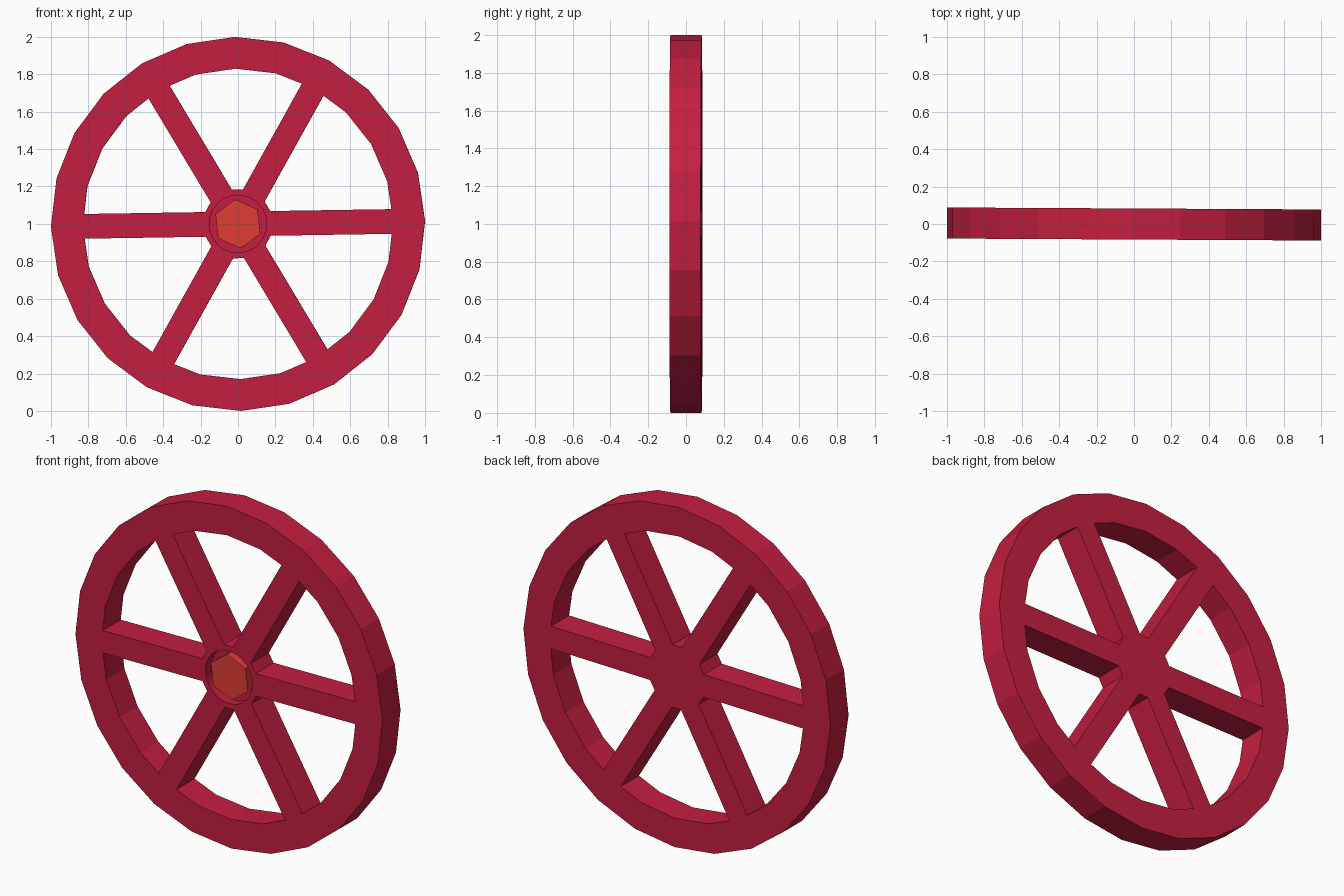
import bpy, bmesh
from math import radians, degrees, sin, cos, asin
from mathutils import Matrix

if "Cube" in bpy.data.objects:
    bpy.data.objects.remove(bpy.data.objects["Cube"])

R_OUT, R_IN, R_HUB, R_CUP, R_NUT = 1.0, 0.83, 0.186, 0.154, 0.131
HALF_W, HALF_T, TURN = 0.066, 0.083, 0.9

# Local XY is the wheel plane, local +Z is the front
PLACE = (Matrix.Translation((0, 0, 1)) @ Matrix.Rotation(radians(-0.3), 4, 'Z')
         @ Matrix.Rotation(radians(90), 4, 'X'))


def polar(r, deg):
    return (r * cos(radians(deg)), r * sin(radians(deg)))


def ngon(r, n, start=TURN):
    return [polar(r, start + 360 * i / n) for i in range(n)]


def material(name, color):
    m = bpy.data.materials.new(name)
    m.diffuse_color = color
    m.use_nodes = True
    m.node_tree.nodes["Principled BSDF"].inputs["Base Color"].default_value = m.diffuse_color
    return m


def extrude_outlines(name, outlines, z0, z1, mat):
    """Fill outlines (first outer, then holes) and give them thickness."""
    cu = bpy.data.curves.new(name + "_outline", 'CURVE')
    cu.dimensions = '2D'
    cu.fill_mode = 'BOTH'
    cu.extrude = (z1 - z0) / 2
    for pts in outlines:
        sp = cu.splines.new('POLY')
        sp.points.add(len(pts) - 1)
        for p, (x, y) in zip(sp.points, pts):
            p.co = (x, y, 0, 1)
        sp.use_cyclic_u = True
    tmp = bpy.data.objects.new(name + "_outline", cu)
    bpy.context.collection.objects.link(tmp)
    bpy.context.view_layer.update()
    deps = bpy.context.evaluated_depsgraph_get()
    me = bpy.data.meshes.new_from_object(tmp.evaluated_get(deps))
    bpy.data.objects.remove(tmp)
    bm = bmesh.new()
    bm.from_mesh(me)
    bmesh.ops.remove_doubles(bm, verts=bm.verts, dist=1e-5)
    bmesh.ops.translate(bm, verts=bm.verts, vec=(0, 0, (z0 + z1) / 2))
    bmesh.ops.recalc_face_normals(bm, faces=bm.faces)
    for f in bm.faces:
        f.smooth = False
        f.material_index = 0
    bm.to_mesh(me)
    bm.free()
    me.materials.clear()
    me.materials.append(mat)
    ob = bpy.data.objects.new(name, me)
    ob.matrix_world = PLACE
    bpy.context.collection.objects.link(ob)
    return ob


def window(k):
    """Opening between two neighbouring spokes."""
    a = TURN + 60 * k
    tip = degrees(asin(HALF_W / 0.824))
    root = degrees(asin(HALF_W / R_HUB))
    return ([polar(R_HUB, a + root), polar(0.824, a + tip)]
            + [polar(R_IN, a + d) for d in (15, 30, 45)]
            + [polar(0.824, a + 60 - tip), polar(R_HUB, a + 60 - root)])


crimson = material("crimson", (0.56, 0.013, 0.05, 1))
orange_red = material("orange_red", (0.75, 0.045, 0.035, 1))

# Rim, six spokes and hub as one flush piece
wheel = extrude_outlines("spoked_wheel",
                         [ngon(R_OUT, 24)] + [window(k) for k in range(6)],
                         -HALF_T, HALF_T, crimson)

# Round recess in the front of the hub
cutter = extrude_outlines("hub_recess_cutter", [ngon(R_CUP, 24)],
                          0.03, 0.2, crimson)
cutter.hide_render = True
cutter.hide_viewport = False
cutter.display_type = 'WIRE'
mod = wheel.modifiers.new("hub_recess", 'BOOLEAN')
mod.operation = 'DIFFERENCE'
mod.solver = 'EXACT'
mod.object = cutter
bpy.context.view_layer.update()
deps = bpy.context.evaluated_depsgraph_get()
cut_mesh = bpy.data.meshes.new_from_object(wheel.evaluated_get(deps))
wheel.modifiers.clear()
wheel.data = cut_mesh
bpy.data.objects.remove(cutter)

# Hexagonal nut sitting in the recess
extrude_outlines("hub_nut", [ngon(R_NUT, 6, 36.5)], 0.02, 0.079, orange_red)
